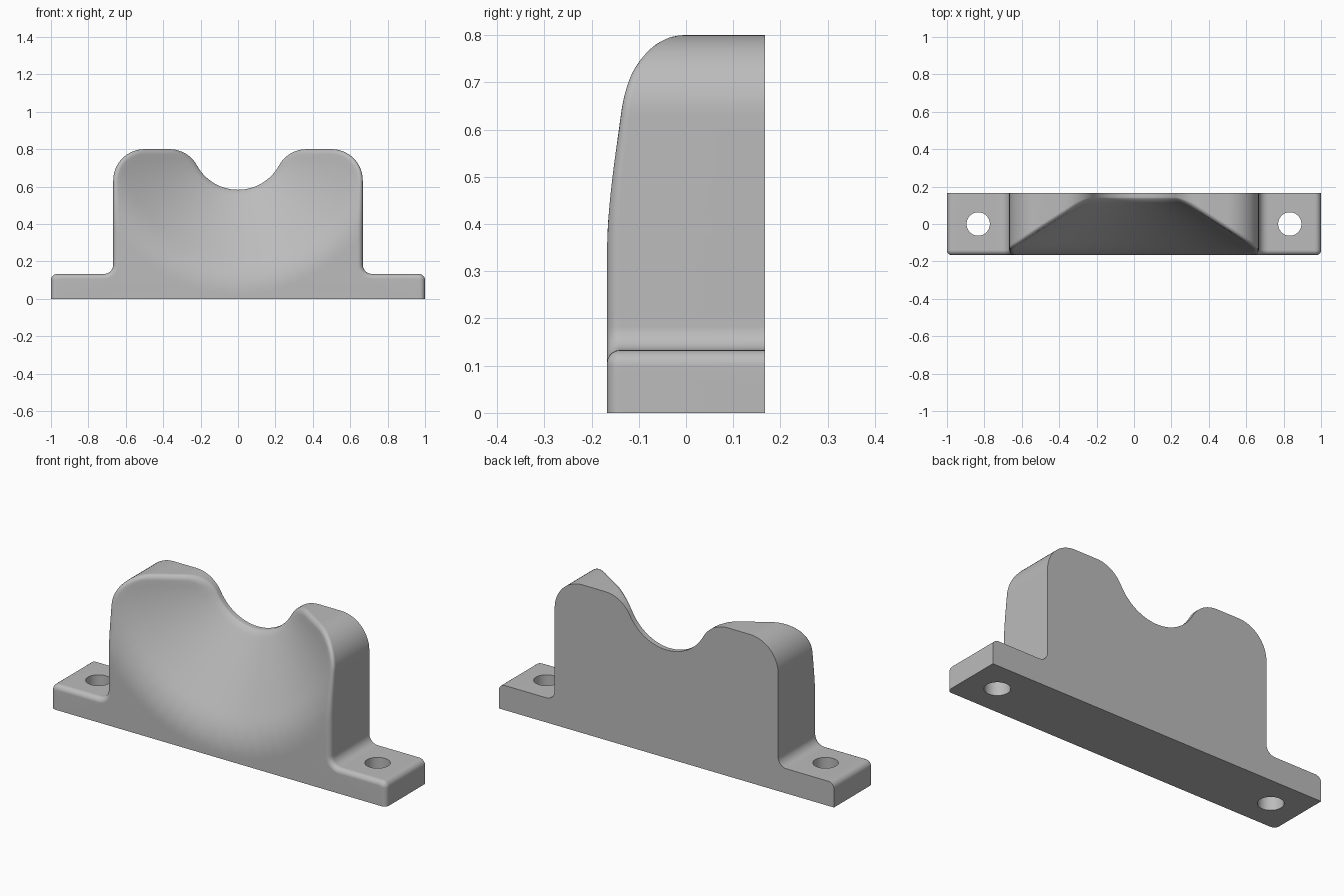
import bpy, bmesh, math
from mathutils import Vector, geometry

cube = bpy.data.objects.get("Cube")
if cube:
    bpy.data.objects.remove(cube, do_unlink=True)

DEPTH = 0.167                 # half thickness
AXIS = Vector((0, 0.833))     # centre of notch and scoop, in x and z
NOTCH, HUMP, EDGE = 0.25, 0.167, 0.027
HUMP_X = 0.366

grey = bpy.data.materials.new("plain grey")
grey.use_nodes = True
grey.diffuse_color = (0.5, 0.5, 0.5, 1)
grey.node_tree.nodes["Principled BSDF"].inputs["Base Color"].default_value = (0.5, 0.5, 0.5, 1)


def arc(cx, cz, r, start, end, n):
    angles = [math.radians(start + (end - start) * i / n) for i in range(n + 1)]
    return [Vector((cx + r * math.cos(a), cz + r * math.sin(a))) for a in angles]


def subdivide(points, step=0.03):
    out = [points[0]]
    for a, b in zip(points, points[1:]):
        n = max(1, math.ceil((b - a).length / step))
        out += [a.lerp(b, i / n) for i in range(1, n + 1)]
    return out


def scoop(p):
    """Front surface y: a cone that blends into the flat front."""
    r = (p - AXIS).length
    slope, blend = 0.64, 0.09
    meet = NOTCH + (0.13 + DEPTH) / slope
    if r > meet + blend:
        return -DEPTH
    if r > meet - blend:
        return -DEPTH + slope * (meet + blend - r) ** 2 / (4 * blend)
    return min(0.145, 0.13 - slope * (r - NOTCH))


# Half outline from the notch to the end of the foot, then mirrored
shoulder = 0.8 - HUMP
tilt = math.degrees(math.atan2(AXIS.y - shoulder, HUMP_X))
half = arc(0, AXIS.y, NOTCH, -90, -tilt, 14)
half += arc(HUMP_X, shoulder, HUMP, 180 - tilt, 90, 12)[1:]
half += arc(0.5, shoulder, HUMP, 90, 0, 16)
half += arc(0.717, 0.183, 0.05, 180, 270, 8)
half += arc(0.967, 0.1, 0.033, 90, 0, 6)
half.append(Vector((1, 0)))
half = subdivide(half)
outline = [Vector((-p.x, p.y)) for p in reversed(half[1:])] + half
count = len(outline)

# Inward directions along the outline
inward = []
for i in range(count):
    t = outline[min(i + 1, count - 1)] - outline[max(i - 1, 0)]
    t.normalize()
    inward.append(Vector((t.y, -t.x)))
inward[0], inward[-1] = Vector((1, 0)), Vector((-1, 0))

# Back loop, then the loops of the rounded front edge
bm = bmesh.new()
loops = [[bm.verts.new((p.x, DEPTH, p.y)) for p in outline]]
STEPS = 5
for k in range(STEPS + 1):
    a = math.pi / 2 * k / STEPS
    flat = [p + n * EDGE * (1 - math.cos(a)) for p, n in zip(outline, inward)]
    ring = []
    for p in flat:
        y = scoop(p)
        drop = min(EDGE, 0.35 * (DEPTH - y)) * (1 - math.sin(a))
        ring.append(bm.verts.new((p.x, y + drop, p.y)))
    loops.append(ring)

for a, b in zip(loops, loops[1:]):
    for i in range(count - 1):
        bm.faces.new((a[i], a[i + 1], b[i + 1], b[i]))
bm.faces.new(loops[0])
bm.faces.new([l[0] for l in loops] + [l[-1] for l in reversed(loops)])

# Scooped front: polar points triangulated inside the inner loop
border = flat[::-1]
border_verts = loops[-1][::-1]
points = list(border)
for i in range(22):
    r = NOTCH + 0.02 + i * 0.026
    for j in range(73):
        a = -math.pi * j / 72
        p = AXIS + Vector((math.cos(a), math.sin(a))) * r
        if p.y > 0.015 and min((p - q).length for q in border) > 0.018:
            points.append(p)
co, _, tris, orig, _, _ = geometry.delaunay_2d_cdt(points, [], [list(range(count))], 1, 1e-6)
made = {}
for tri in tris:
    corners = []
    for v in tri:
        if v not in made:
            known = [o for o in orig[v] if o < count]
            made[v] = border_verts[known[0]] if known else bm.verts.new((co[v].x, scoop(co[v]), co[v].y))
        corners.append(made[v])
    bm.faces.new(corners)
bmesh.ops.recalc_face_normals(bm, faces=bm.faces)

mesh = bpy.data.meshes.new("cradle_bracket")
bm.to_mesh(mesh)
bm.free()
mesh.materials.append(grey)
bracket = bpy.data.objects.new("cradle_bracket", mesh)
bpy.context.collection.objects.link(bracket)

# Screw holes through both feet
for side in (-1, 1):
    bpy.ops.mesh.primitive_cylinder_add(vertices=48, radius=0.0625, depth=0.6, location=(side * 0.833, 0, 0.1))
    cutter = bpy.context.object
    cutter.name = "hole_cutter"
    cutter.hide_render = True
    cutter.data.materials.append(grey)
    bpy.ops.object.select_all(action="DESELECT")
    bracket.select_set(True)
    bpy.context.view_layer.objects.active = bracket
    cut = bracket.modifiers.new("screw_hole", "BOOLEAN")
    cut.operation, cut.solver, cut.object = "DIFFERENCE", "EXACT", cutter
    bpy.ops.object.modifier_apply(modifier=cut.name)
    bpy.data.objects.remove(cutter, do_unlink=True)

bpy.ops.object.shade_smooth_by_angle(angle=math.radians(35))
weighted = bracket.modifiers.new("even_shading", "WEIGHTED_NORMAL")
weighted.keep_sharp = True
